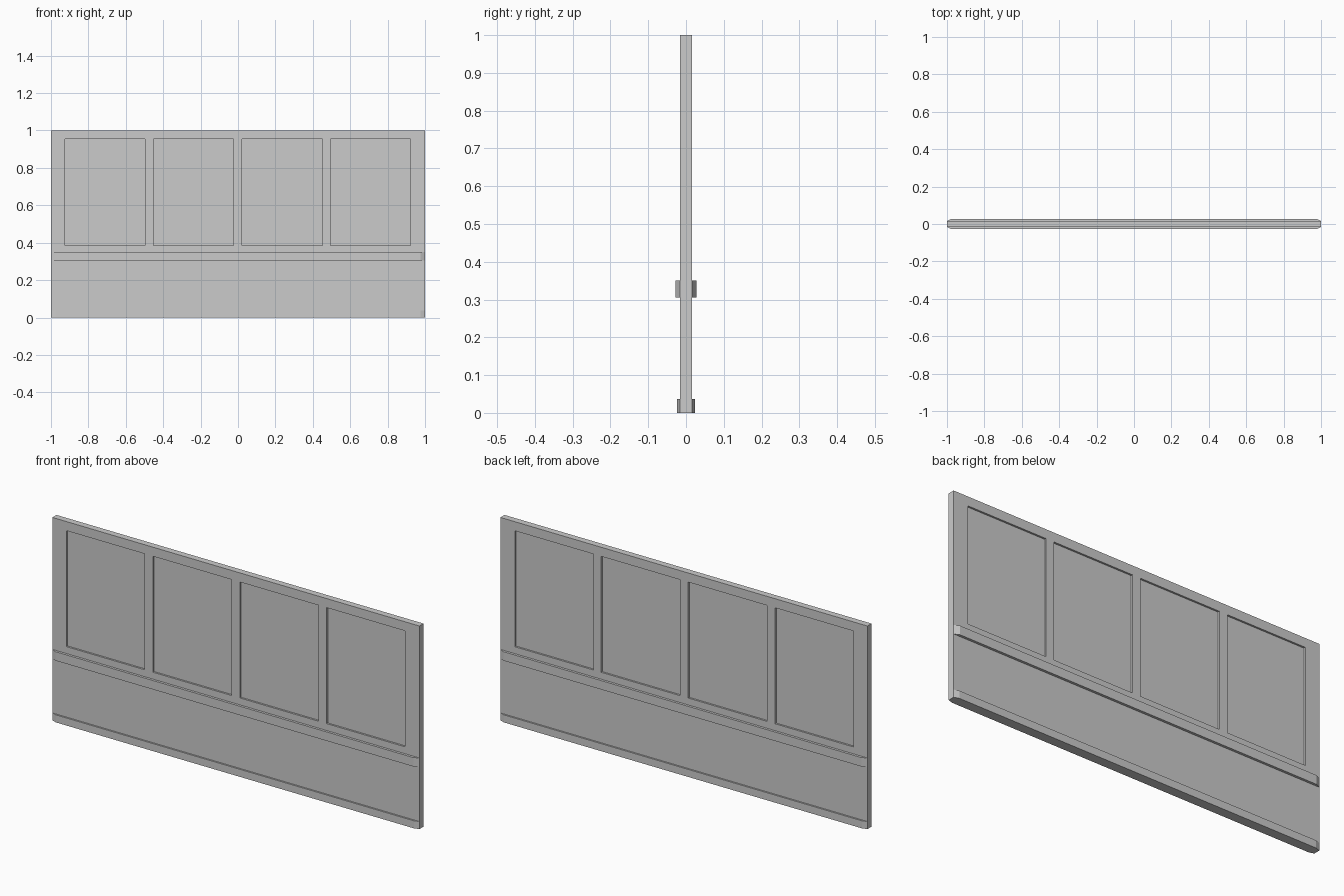
import bpy, bmesh

if "Cube" in bpy.data.objects:
    bpy.data.objects.remove(bpy.data.objects["Cube"])

HALF_T = 0.016      # half thickness of the wall
PANEL_Y = 0.007     # half thickness at the recessed panels


def finish(bm, name, merge):
    """Clean the front half, turn it into an object and mirror it to the back."""
    bmesh.ops.remove_doubles(bm, verts=bm.verts, dist=1e-5)
    bmesh.ops.recalc_face_normals(bm, faces=bm.faces)
    me = bpy.data.meshes.new(name)
    bm.to_mesh(me)
    bm.free()
    ob = bpy.data.objects.new(name, me)
    bpy.context.collection.objects.link(ob)
    m = ob.modifiers.new("front_to_back", 'MIRROR')
    m.use_axis = (False, True, False)
    m.use_mirror_merge = merge
    m.merge_threshold = 1e-4
    return ob


def quad(bm, pts):
    bm.faces.new([bm.verts.new(p) for p in pts])


# Wall slab: a front grid whose panel cells step inward, closed around the rim
xs = [-1, -0.924, -0.497, -0.453, -0.023, 0.021, 0.451, 0.494, 0.922, 1]
zs = [0, 0.384, 0.955, 1]
bm = bmesh.new()
for i, (x0, x1) in enumerate(zip(xs, xs[1:])):
    for j, (z0, z1) in enumerate(zip(zs, zs[1:])):
        ring = [(x0, z0), (x1, z0), (x1, z1), (x0, z1)]
        is_panel = i % 2 == 1 and j == 1
        y = -PANEL_Y if is_panel else -HALF_T
        quad(bm, [(x, y, z) for x, z in ring])
        if is_panel:
            for (xa, za), (xb, zb) in zip(ring, ring[1:] + ring[:1]):
                quad(bm, [(xa, -HALF_T, za), (xb, -HALF_T, zb),
                          (xb, -PANEL_Y, zb), (xa, -PANEL_Y, za)])
bmesh.ops.remove_doubles(bm, verts=bm.verts, dist=1e-5)
rim = [e for e in bm.edges if e.is_boundary]
new = bmesh.ops.extrude_edge_only(bm, edges=rim)["geom"]
for v in new:
    if isinstance(v, bmesh.types.BMVert):
        v.co.y = 0
finish(bm, "panelled_wall", True)


def trim(name, z0, z1, depth, taper=0.025):
    """Horizontal moulding with angled ends, on both wall faces."""
    plan = [(-1, -HALF_T), (-1 + taper, -depth), (1 - taper, -depth), (1, -HALF_T)]
    bm = bmesh.new()
    face = bm.faces.new([bm.verts.new((x, y, z0)) for x, y in plan])
    ext = bmesh.ops.extrude_face_region(bm, geom=[face], use_keep_orig=True)["geom"]
    for v in ext:
        if isinstance(v, bmesh.types.BMVert):
            v.co.z = z1
    return finish(bm, name, False)


# Mouldings
trim("chair_rail", 0.306, 0.35, 0.028)
trim("baseboard", 0.0, 0.037, 0.024)
